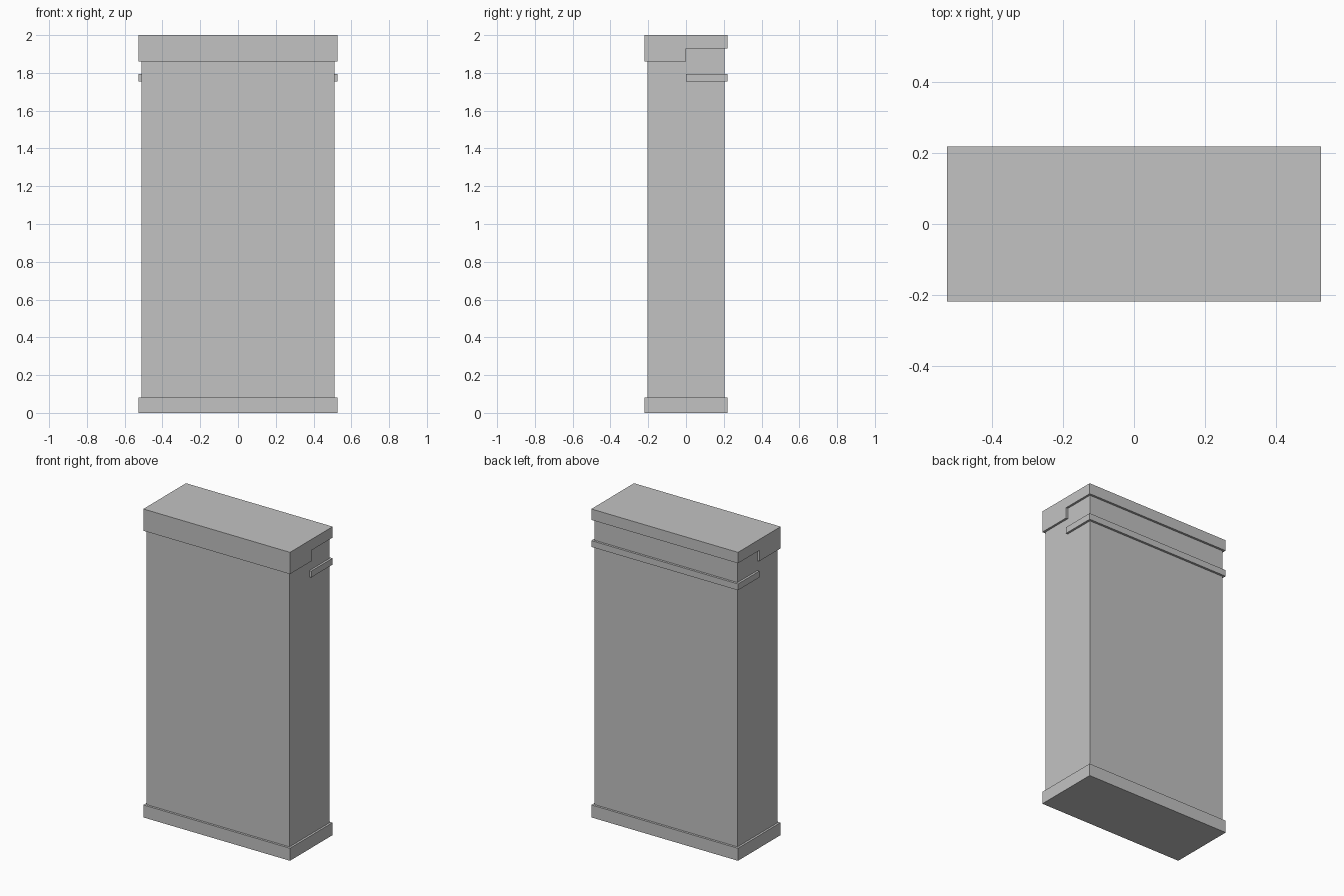
import bpy
import bmesh

if "Cube" in bpy.data.objects:
    bpy.data.objects.remove(bpy.data.objects["Cube"], do_unlink=True)

GREY = (0.543, 0.543, 0.543, 1.0)
mat = bpy.data.materials.new("light grey")
mat.use_nodes = True
mat.diffuse_color = GREY
mat.node_tree.nodes["Principled BSDF"].inputs["Base Color"].default_value = GREY

BODY_X, BODY_Y = 0.512, 0.204
TRIM_X, TRIM_Y = 0.526, 0.2185


def prism(name, half_width, profile):
    """Extrude a closed (y, z) side profile across the full width."""
    bm = bmesh.new()
    face = bm.faces.new([bm.verts.new((-half_width, y, z)) for y, z in profile])
    out = bmesh.ops.extrude_face_region(bm, geom=[face])
    moved = [v for v in out["geom"] if isinstance(v, bmesh.types.BMVert)]
    bmesh.ops.translate(bm, verts=moved, vec=(2 * half_width, 0, 0))
    bmesh.ops.recalc_face_normals(bm, faces=bm.faces)
    mesh = bpy.data.meshes.new(name)
    bm.to_mesh(mesh)
    bm.free()
    mesh.materials.append(mat)
    obj = bpy.data.objects.new(name, mesh)
    bpy.context.collection.objects.link(obj)


def block(name, half_width, y0, y1, z0, z1):
    prism(name, half_width, [(y0, z0), (y1, z0), (y1, z1), (y0, z1)])


# Main slab and the plinth it stands on
block("body", BODY_X, -BODY_Y, BODY_Y, 0.04, 1.96)
block("base_plinth", TRIM_X, -TRIM_Y, TRIM_Y, 0, 0.081)

# Stepped cap, deeper over the front half
cap_profile = [(-TRIM_Y, 1.859), (0, 1.859), (0, 1.929),
               (TRIM_Y, 1.929), (TRIM_Y, 2), (-TRIM_Y, 2)]
prism("top_cap", TRIM_X, cap_profile)

# Thin band wrapping the back half
block("back_band", TRIM_X, 0, TRIM_Y, 1.754, 1.795)
